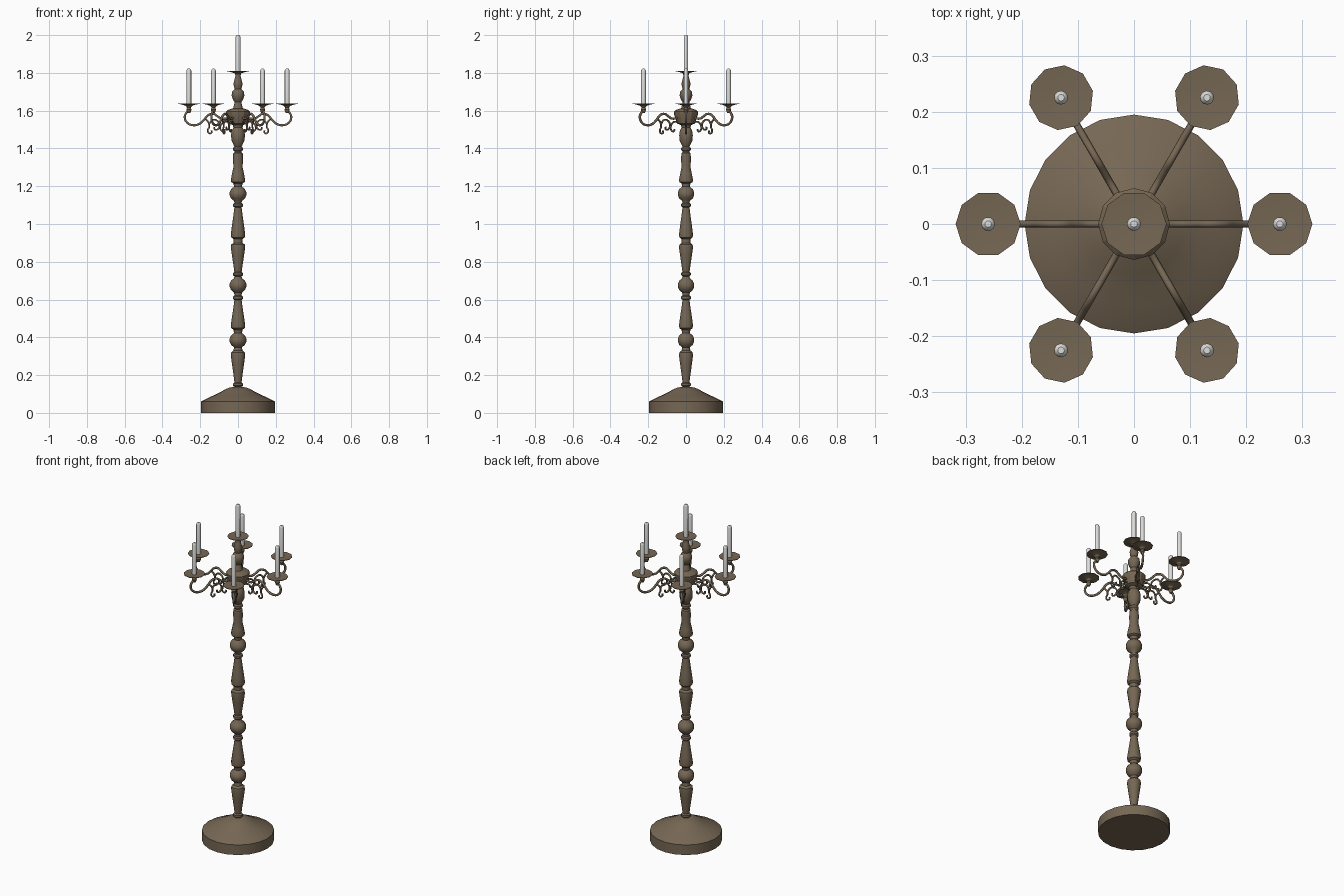
import bpy, bmesh, math
from mathutils import Matrix, Vector

if "Cube" in bpy.data.objects:
    bpy.data.objects.remove(bpy.data.objects["Cube"])


def material(name, rgb):
    m = bpy.data.materials.new(name)
    m.diffuse_color = (*rgb, 1)
    m.use_nodes = True
    m.node_tree.nodes["Principled BSDF"].inputs["Base Color"].default_value = m.diffuse_color
    return m


BRONZE = material("aged_bronze", (0.18, 0.135, 0.088))
WAX = material("pale_wax", (0.72, 0.72, 0.70))


def lathe(name, profile, sides, mat, loc=(0, 0, 0), turn=0.0, angle=40):
    """Revolve a list of (radius, z) points, capping both ends."""
    bm = bmesh.new()
    rings = []
    for r, z in profile:
        rings.append([bm.verts.new((r * math.cos(2 * math.pi * i / sides + turn),
                                    r * math.sin(2 * math.pi * i / sides + turn), z))
                      for i in range(sides)])
    for a, b in zip(rings, rings[1:]):
        for i in range(sides):
            j = (i + 1) % sides
            bm.faces.new((a[i], a[j], b[j], b[i]))
    bm.faces.new(rings[0][::-1])
    bm.faces.new(rings[-1])
    me = bpy.data.meshes.new(name)
    bm.to_mesh(me)
    bm.free()
    ob = bpy.data.objects.new(name, me)
    ob.location = loc
    bpy.context.collection.objects.link(ob)
    me.materials.append(mat)
    bpy.ops.object.select_all(action='DESELECT')
    ob.select_set(True)
    bpy.context.view_layer.objects.active = ob
    bpy.ops.object.shade_smooth_by_angle(angle=math.radians(angle))
    return ob


def wire(name, points, radius, turn):
    """Round bent bar through (distance, z) points, turned about the column."""
    cu = bpy.data.curves.new(name, 'CURVE')
    cu.dimensions = '3D'
    cu.bevel_depth = radius
    cu.bevel_resolution = 1
    cu.resolution_u = 4
    cu.use_fill_caps = True
    sp = cu.splines.new('BEZIER')
    sp.bezier_points.add(len(points) - 1)
    for bp, (r, z) in zip(sp.bezier_points, points):
        bp.co = (r, 0, z)
        bp.handle_left_type = bp.handle_right_type = 'AUTO'
    cu.materials.append(BRONZE)
    ob = bpy.data.objects.new(name, cu)
    ob.rotation_euler.z = turn
    bpy.context.collection.objects.link(ob)
    return ob


# Broad domed foot
lathe("base", [(0.195, 0), (0.195, 0.06), (0.185, 0.066), (0.148, 0.084),
               (0.115, 0.099), (0.09, 0.112), (0.065, 0.126), (0.048, 0.133),
               (0.025, 0.138)], 20, BRONZE)


# Turned column sections
def ball(z, r=0.045):
    return [(r * math.cos(a), z + r * 0.95 * math.sin(a))
            for a in [math.radians(d) for d in (-62, -35, -10, 10, 35, 62)]]


def ring(z, r=0.026):
    return [(0.019, z - 0.012), (r, z - 0.006), (r, z + 0.006), (0.019, z + 0.012)]


def flare_up(z0, z1):      # vase that is widest near its top
    h = z1 - z0
    return [(0.020, z0), (0.024, z0 + h * 0.2), (0.032, z0 + h * 0.55),
            (0.038, z0 + h * 0.84), (0.036, z0 + h * 0.94), (0.024, z1)]


def flare_down(z0, z1):    # vase that is widest near its bottom
    return [(r, z0 + z1 - z) for r, z in reversed(flare_up(z0, z1))]


column = ([(0.028, 0.13)] + ring(0.15) + flare_up(0.17, 0.33) + ball(0.385)
          + flare_down(0.44, 0.59) + ring(0.61) + ball(0.675) + ring(0.735)
          + flare_up(0.75, 0.90) + flare_down(0.92, 1.08) + ring(1.10)
          + ball(1.16) + flare_down(1.215, 1.325)[:-1]
          + [(0.027, 1.34), (0.025, 1.375), (0.018, 1.38)] + ring(1.397)
          + [(0.024, 1.42), (0.034, 1.44), (0.037, 1.47), (0.033, 1.495),
             (0.024, 1.51), (0.03, 1.535)])
lathe("column", column, 14, BRONZE)

# Faceted hub that carries the arms
lathe("hub", [(0.03, 1.525), (0.048, 1.532), (0.053, 1.55), (0.063, 1.58),
              (0.064, 1.595), (0.055, 1.603), (0.03, 1.612)], 12, BRONZE, angle=15)

# Finial stem above the hub
lathe("upper_stem", [(0.028, 1.605), (0.021, 1.63), (0.018, 1.645), (0.027, 1.66),
                     (0.034, 1.68), (0.031, 1.7), (0.018, 1.715), (0.022, 1.73),
                     (0.024, 1.745), (0.017, 1.77), (0.014, 1.785), (0.016, 1.80)],
      12, BRONZE)


def candle_set(prefix, loc, height, turn):
    """Drip dish with cup, and a round-topped candle; z = 0 is the dish rim."""
    lathe(prefix + "_dish", [(0.007, -0.05), (0.011, -0.042), (0.014, -0.032),
                             (0.010, -0.022), (0.018, -0.012), (0.038, -0.005),
                             (0.058, -0.002), (0.058, 0.001), (0.014, -0.002)],
          10, BRONZE, loc, turn, 30)
    lathe(prefix + "_candle", [(0.0125, -0.003), (0.0125, height - 0.010),
                               (0.0105, height - 0.004), (0.006, height)],
          10, WAX, loc, turn)


candle_set("centre", (0, 0, 1.81), 0.19, 0)

# Six scrolled arms
ARM = [(0.26, 1.60), (0.274, 1.588), (0.282, 1.565), (0.27, 1.537), (0.238, 1.523),
       (0.203, 1.531), (0.18, 1.552), (0.158, 1.576), (0.13, 1.583), (0.108, 1.57),
       (0.085, 1.558), (0.05, 1.562)]
OUTER_SCROLL = [(0.175, 1.558), (0.158, 1.54), (0.152, 1.515), (0.16, 1.496),
                (0.154, 1.481), (0.141, 1.482), (0.14, 1.494)]
INNER_SCROLL = [(0.152, 1.53), (0.135, 1.551), (0.112, 1.548), (0.098, 1.525),
                (0.106, 1.503), (0.122, 1.50), (0.126, 1.514)]
HUB_SCROLL = [(0.05, 1.54), (0.075, 1.54), (0.092, 1.52), (0.09, 1.497),
              (0.075, 1.49), (0.07, 1.502)]
for k in range(6):
    t = k * math.pi / 3
    wire(f"arm_{k}", ARM, 0.0065, t)
    wire(f"outer_scroll_{k}", OUTER_SCROLL, 0.005, t)
    wire(f"inner_scroll_{k}", INNER_SCROLL, 0.005, t)
    wire(f"hub_scroll_{k}", HUB_SCROLL, 0.005, t)
    candle_set(f"arm_{k}", (0.26 * math.cos(t), 0.26 * math.sin(t), 1.638), 0.184, t)
